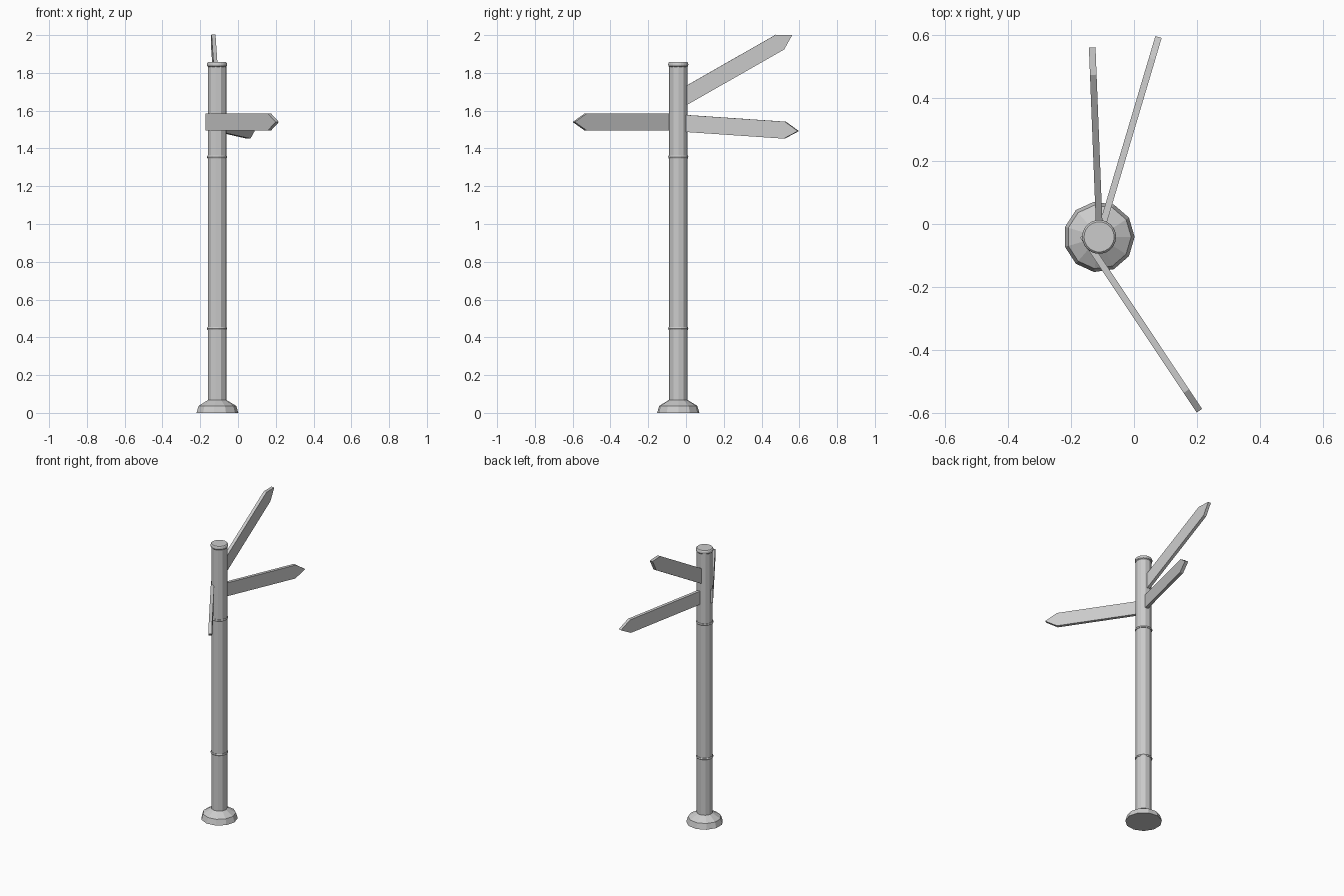
import bpy, bmesh, math
from mathutils import Vector, Matrix

if "Cube" in bpy.data.objects:
    bpy.data.objects.remove(bpy.data.objects["Cube"])

CX, CY = -0.111, -0.041


def finish(name, bm):
    bmesh.ops.recalc_face_normals(bm, faces=bm.faces)
    me = bpy.data.meshes.new(name)
    bm.to_mesh(me)
    bm.free()
    ob = bpy.data.objects.new(name, me)
    bpy.context.collection.objects.link(ob)
    return ob


def lathe(name, profile, sides, closed=False):
    """Revolve (radius, z) points around the post axis."""
    bm = bmesh.new()
    rings = []
    for r, z in profile:
        rings.append([bm.verts.new((CX + r * math.cos(2 * math.pi * i / sides),
                                    CY + r * math.sin(2 * math.pi * i / sides), z))
                      for i in range(sides)])
    pairs = list(zip(rings, rings[1:]))
    if closed:
        pairs.append((rings[-1], rings[0]))
    for a, b in pairs:
        for i in range(sides):
            j = (i + 1) % sides
            bm.faces.new((a[i], a[j], b[j], b[i]))
    if not closed:
        bm.faces.new(rings[0][::-1])
        bm.faces.new(rings[-1])
    return finish(name, bm)


def sign(name, start, tip, height=0.09, thick=0.021, head=0.075):
    """Pointed board running from start to tip, standing on edge."""
    start, tip = Vector(start), Vector(tip)
    d = tip - start
    length = d.length
    d.normalize()
    side = Vector((0, 0, 1)).cross(d).normalized()
    up = d.cross(side)
    h = height / 2
    outline = [(0, -h), (length - head, -h), (length, 0), (length - head, h), (0, h)]
    bm = bmesh.new()
    face = bm.faces.new([bm.verts.new(start + d * u + up * v - side * thick / 2)
                         for u, v in outline])
    ext = bmesh.ops.extrude_face_region(bm, geom=[face], use_keep_orig=True)
    verts = [g for g in ext["geom"] if isinstance(g, bmesh.types.BMVert)]
    bmesh.ops.translate(bm, verts=verts, vec=side * thick)
    return finish(name, bm)


# Flared foot and post
lathe("base", [(0.113, 0), (0.102, 0.037), (0.052, 0.067), (0.046, 0.069)], 11)
lathe("post", [(0.049, 0.06), (0.049, 1.84)], 11)

# Collar rings around the post
for label, z in (("lower", 0.447), ("upper", 1.355)):
    lathe(label + "_ring",
          [(0.044, z - 0.007), (0.051, z - 0.007), (0.054, z),
           (0.051, z + 0.007), (0.044, z + 0.007)], 22, closed=True)

# Cap with rounded rim
lathe("cap", [(0.048, 1.832), (0.053, 1.837), (0.054, 1.845),
              (0.052, 1.853), (0.048, 1.857)], 22)

# Direction boards
sign("front_sign", (-0.163, -0.037, 1.54), (0.208, -0.594, 1.54))
sign("raised_sign", (-0.110, -0.02, 1.668), (-0.133, 0.562, 2.0))
sign("back_sign", (-0.111, -0.041, 1.535), (0.078, 0.595, 1.492))
